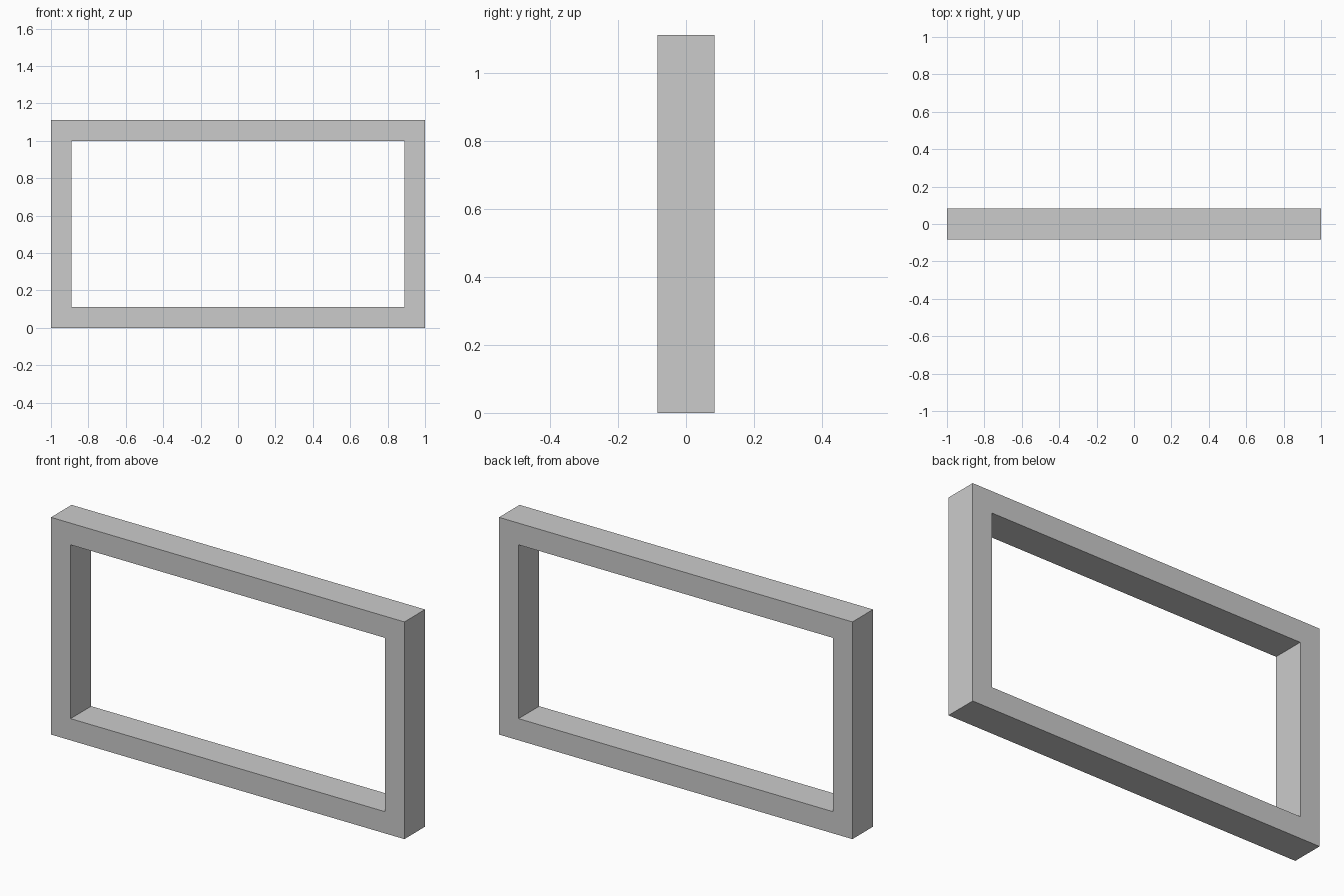
import bpy
import bmesh

if "Cube" in bpy.data.objects:
    bpy.data.objects.remove(bpy.data.objects["Cube"])

W, H, D, T = 2.0, 1.111, 0.1667, 0.111  # width, height, depth, bar thickness


def rectangle(bm, inset, y):
    """Rectangle of vertices in the XZ plane, inset from the outer edge."""
    x, lo, hi = W / 2 - inset, inset, H - inset
    return [bm.verts.new((px, y, pz))
            for px, pz in ((-x, lo), (x, lo), (x, hi), (-x, hi))]


# Rectangular frame: four loops bridged into a closed ring
bm = bmesh.new()
loops = [rectangle(bm, inset, y) for inset, y in
         ((0, -D / 2), (T, -D / 2), (T, D / 2), (0, D / 2))]
for k in range(4):
    a, b = loops[k], loops[(k + 1) % 4]
    for i in range(4):
        j = (i + 1) % 4
        bm.faces.new((a[i], a[j], b[j], b[i]))
bmesh.ops.recalc_face_normals(bm, faces=bm.faces)

mesh = bpy.data.meshes.new("rectangular_frame")
bm.to_mesh(mesh)
bm.free()
frame = bpy.data.objects.new("rectangular_frame", mesh)
bpy.context.collection.objects.link(frame)
